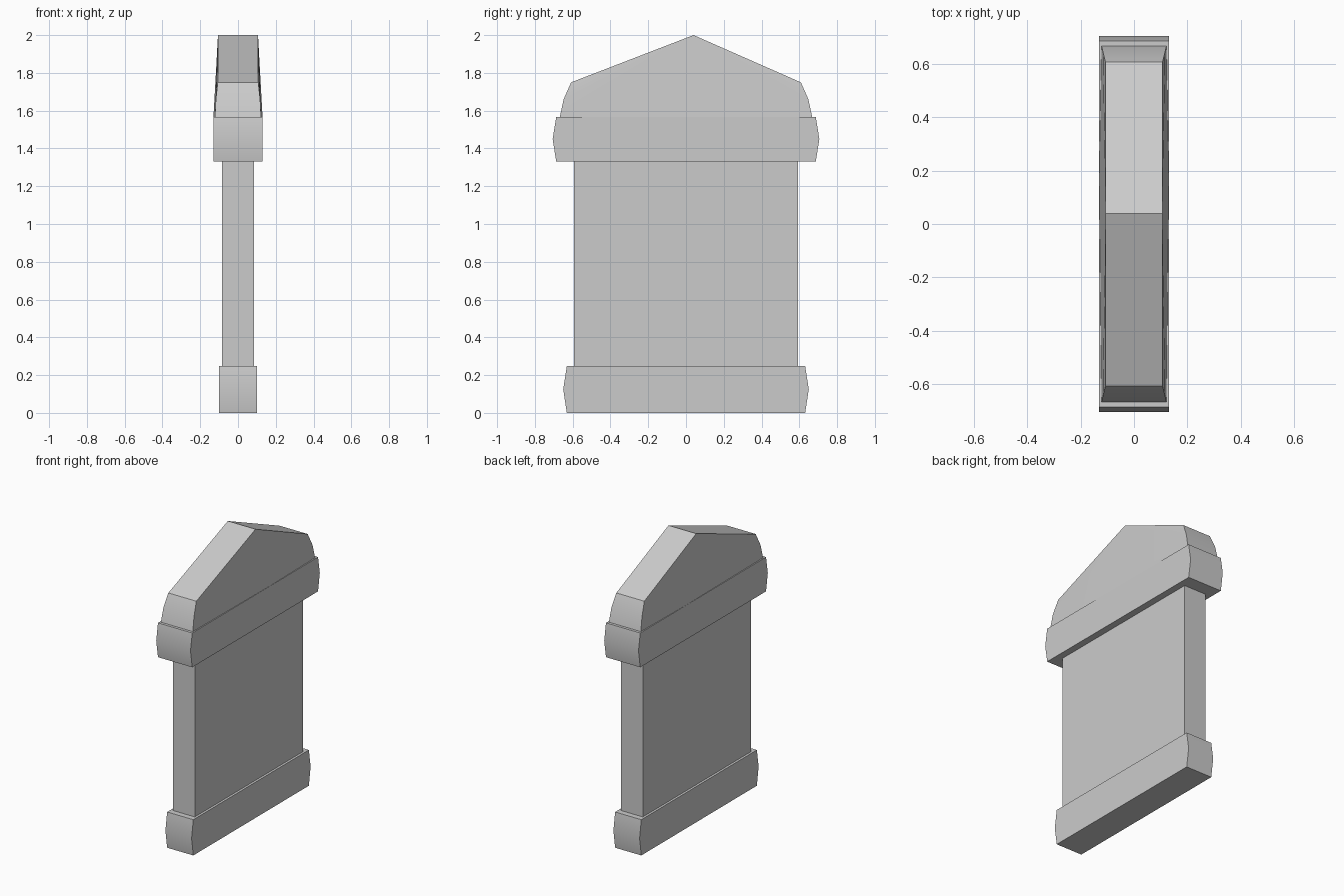
import bpy, bmesh, math

if "Cube" in bpy.data.objects:
    bpy.data.objects.remove(bpy.data.objects["Cube"])


def finish(name, bm):
    bmesh.ops.recalc_face_normals(bm, faces=bm.faces[:])
    mesh = bpy.data.meshes.new(name)
    bm.to_mesh(mesh)
    bm.free()
    obj = bpy.data.objects.new(name, mesh)
    bpy.context.collection.objects.link(obj)
    bpy.ops.object.select_all(action='DESELECT')
    obj.select_set(True)
    bpy.context.view_layer.objects.active = obj
    bpy.ops.object.shade_smooth_by_angle(angle=math.radians(25))
    return obj


def slab(name, half_x, profile):
    """Right-hand (y, z) profile, mirrored in y and extruded along x."""
    outline = profile + [(-y, z) for y, z in reversed(profile)]
    bm = bmesh.new()
    face = bm.faces.new([bm.verts.new((-half_x, y, z)) for y, z in outline])
    ext = bmesh.ops.extrude_face_region(bm, geom=[face])
    moved = [v for v in ext["geom"] if isinstance(v, bmesh.types.BMVert)]
    bmesh.ops.translate(bm, verts=moved, vec=(2 * half_x, 0, 0))
    return finish(name, bm)


# Bowed foot, plain panel and bowed cap band
slab("base", 0.10, [(0.631, 0), (0.65, 0.125), (0.631, 0.247)])
slab("panel", 0.084, [(0.592, 0.247), (0.592, 1.33)])
slab("cap_band", 0.131, [(0.687, 1.33), (0.706, 1.45), (0.687, 1.567)])

# Tapered gable with rounded shoulders and an off-centre ridge
bm = bmesh.new()
for sx in (-1, 1):
    bm.verts.new((sx * 0.106, 0.04, 2.0))
    bm.verts.new((sx * 0.130, 0.18, 1.567))
    for sy in (-1, 1):
        for x, y, z in [(0.107, 0.608, 1.75), (0.117, 0.648, 1.66), (0.122, 0.668, 1.567)]:
            bm.verts.new((sx * x, sy * y, z))
hull = bmesh.ops.convex_hull(bm, input=bm.verts[:])
loose = [v for v in bm.verts if not v.link_faces]
bmesh.ops.delete(bm, geom=loose, context='VERTS')
finish("gable", bm)
